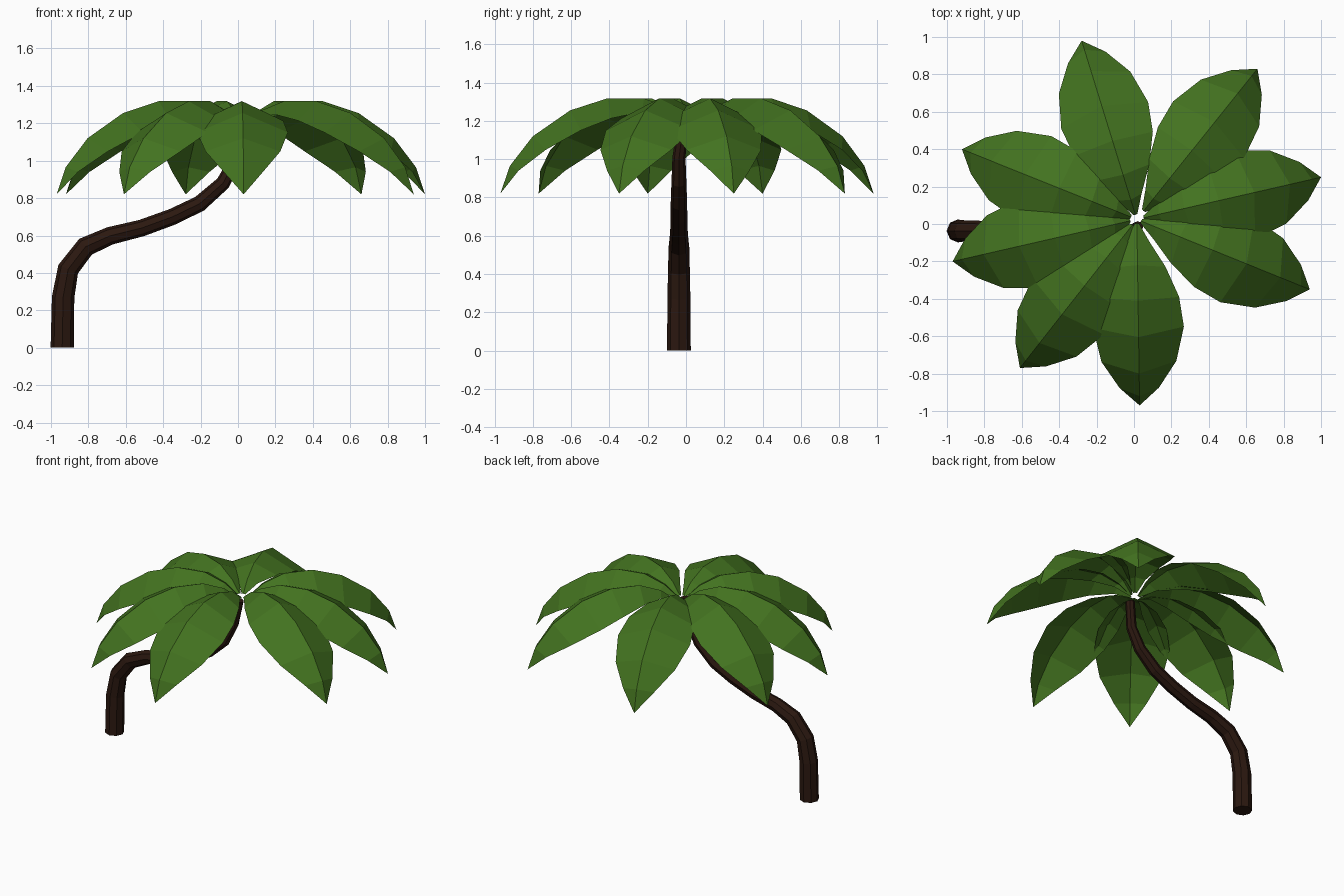
import bpy
import bmesh
import math
from mathutils import Vector

cube = bpy.data.objects.get("Cube")
if cube:
    bpy.data.objects.remove(cube, do_unlink=True)


def make_material(name, color):
    mat = bpy.data.materials.new(name)
    mat.use_nodes = True
    mat.diffuse_color = color
    bsdf = mat.node_tree.nodes["Principled BSDF"]
    bsdf.inputs["Base Color"].default_value = color
    bsdf.inputs["Roughness"].default_value = 0.9
    return mat


def finish(bm, name, mat):
    mesh = bpy.data.meshes.new(name)
    bm.to_mesh(mesh)
    bm.free()
    mesh.materials.append(mat)
    obj = bpy.data.objects.new(name, mesh)
    bpy.context.collection.objects.link(obj)
    return obj


def tangent(points, i):
    return (points[min(i + 1, len(points) - 1)] - points[max(i - 1, 0)]).normalized()


bark = make_material("bark", (0.024, 0.009, 0.005, 1))
green = make_material("leaf_green", (0.056, 0.17, 0.014, 1))

# Trunk: tapered octagonal tube along a bent path (x, z, radius)
SIDES = 8
TRUNK_Y = -0.037
trunk_path = [(-0.94, 0, 0.062), (-0.935, 0.27, 0.06), (-0.908, 0.42, 0.057),
              (-0.815, 0.54, 0.054), (-0.685, 0.598, 0.048), (-0.515, 0.64, 0.045),
              (-0.35, 0.7, 0.044), (-0.205, 0.77, 0.043), (-0.08, 0.88, 0.039),
              (-0.01, 1.01, 0.034), (0.02, 1.18, 0.03)]
centres = [Vector((x, TRUNK_Y, z)) for x, z, r in trunk_path]
centres[-1].y = -0.015
side = Vector((0, 1, 0))
bm = bmesh.new()
rings = []
for i, centre in enumerate(centres):
    along = tangent(centres, i) if i else Vector((0, 0, 1))
    out = side.cross(along).normalized()
    radius = trunk_path[i][2]
    ring = []
    for k in range(SIDES):
        a = math.tau * k / SIDES
        ring.append(bm.verts.new(centre + radius * (math.cos(a) * out + math.sin(a) * side)))
    rings.append(ring)
for low, high in zip(rings, rings[1:]):
    for k in range(SIDES):
        n = (k + 1) % SIDES
        bm.faces.new((low[k], low[n], high[n], high[k]))
bm.faces.new(rings[0])
bm.faces.new(rings[-1])
bmesh.ops.recalc_face_normals(bm, faces=bm.faces)
finish(bm, "trunk", bark)

# Leaf: arched ridge with both halves folded down (reach, height, half width)
leaf_rows = [(0.025, 1.2, 0.012), (0.11, 1.265, 0.065), (0.25, 1.318, 0.15),
             (0.44, 1.318, 0.22), (0.635, 1.255, 0.243), (0.83, 1.12, 0.2),
             (0.95, 0.965, 0.105), (1, 0.82, 0)]
FOLD = 0.48
ridge = [Vector((r, 0, z)) for r, z, w in leaf_rows]


def build_leaf_mesh():
    bm = bmesh.new()
    rows = []
    for i, point in enumerate(ridge):
        width = leaf_rows[i][2]
        t = tangent(ridge, i)
        drop = Vector((t.z, 0, -t.x)) * width * FOLD
        mid = bm.verts.new(point)
        if width:
            left = bm.verts.new(point + drop + Vector((0, width, 0)))
            right = bm.verts.new(point + drop - Vector((0, width, 0)))
            rows.append((left, mid, right))
        else:
            rows.append((mid, mid, mid))
    for a, b in zip(rows, rows[1:]):
        for k in (0, 1):
            corners = dict.fromkeys((a[k], a[k + 1], b[k + 1], b[k]))
            bm.faces.new(list(corners))
    bm.normal_update()
    if sum(f.normal.z for f in bm.faces) < 0:
        bmesh.ops.reverse_faces(bm, faces=bm.faces)
    return bm


# Crown: eight copies of the leaf, each pointing at its own tip position
CROWN = Vector((0.015, 0.025))
tips = [(0.03, -0.97), (0.94, -0.35), (1, 0.25), (0.66, 0.83),
        (-0.28, 0.98), (-0.92, 0.4), (-0.97, -0.2), (-0.61, -0.77)]
for number, tip in enumerate(tips, 1):
    tip = Vector(tip)
    heading = (tip - CROWN).normalized()
    leaf = finish(build_leaf_mesh(), f"leaf_{number}", green)
    root = tip - heading
    leaf.location = (root.x, root.y, 0)
    leaf.rotation_euler.z = math.atan2(heading.y, heading.x)
